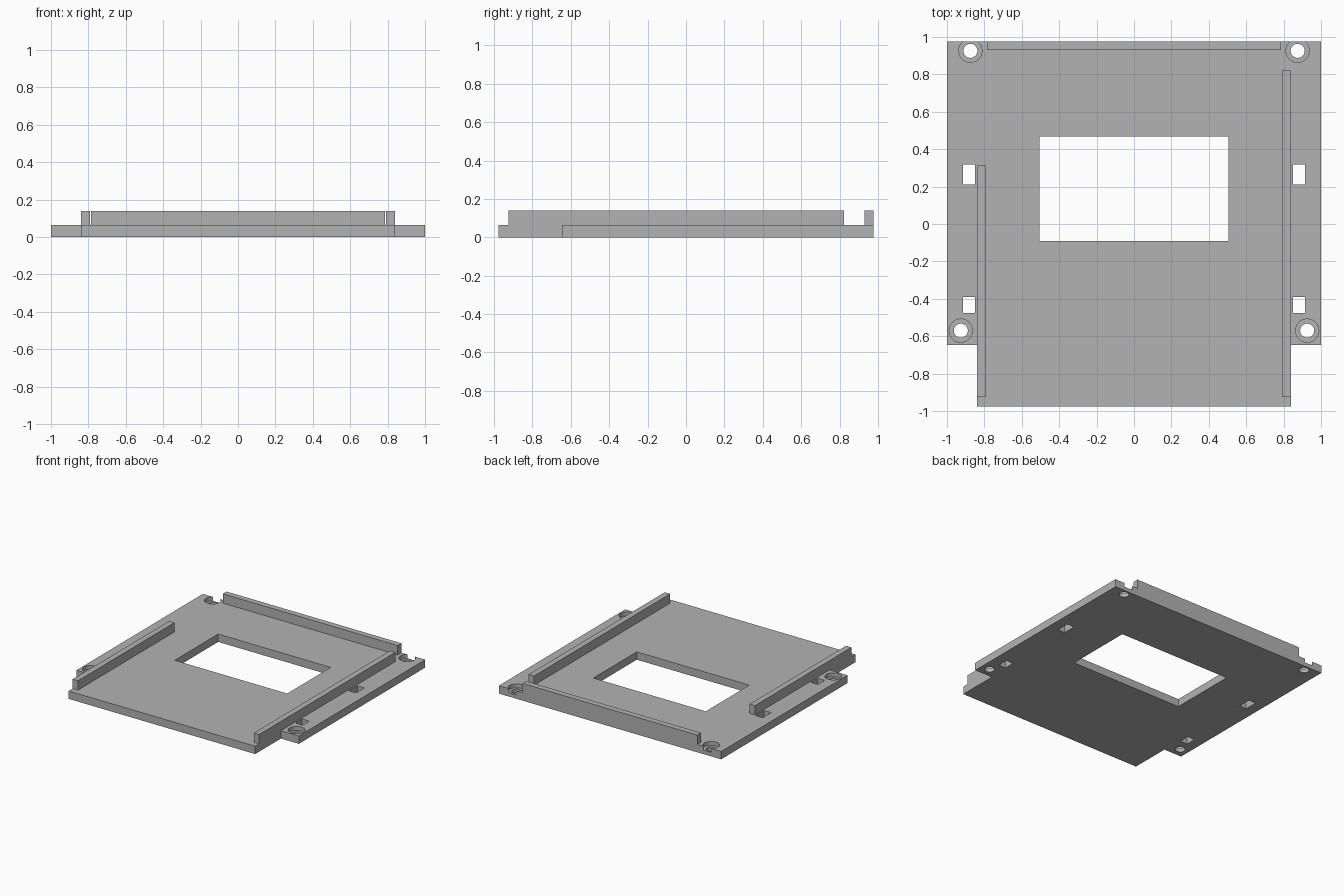
import bpy
import bmesh
from math import radians
from mathutils import Matrix, Vector

if "Cube" in bpy.data.objects:
    bpy.data.objects.remove(bpy.data.objects["Cube"])

PLATE_TOP, RAIL_TOP = 0.064, 0.14
BACK = 0.977

grey = bpy.data.materials.new("plain grey")
grey.use_nodes = True
colour = (0.45, 0.45, 0.45, 1)
grey.diffuse_color = colour
grey.node_tree.nodes["Principled BSDF"].inputs["Base Color"].default_value = colour


def add_object(name, bm):
    mesh = bpy.data.meshes.new(name)
    bmesh.ops.recalc_face_normals(bm, faces=bm.faces)
    bm.to_mesh(mesh)
    bm.free()
    mesh.materials.append(grey)
    obj = bpy.data.objects.new(name, mesh)
    bpy.context.collection.objects.link(obj)
    return obj


def prism(name, outline, z0, z1):
    bm = bmesh.new()
    face = bm.faces.new([bm.verts.new((x, y, z0)) for x, y in outline])
    top = bmesh.ops.extrude_face_region(bm, geom=[face])["geom"]
    verts = [v for v in top if isinstance(v, bmesh.types.BMVert)]
    bmesh.ops.translate(bm, verts=verts, vec=(0, 0, z1 - z0))
    return add_object(name, bm)


def box(name, x0, x1, y0, y1, z0, z1):
    return prism(name, [(x0, y0), (x1, y0), (x1, y1), (x0, y1)], z0, z1)


def cylinder(name, x, y, radius, z0, z1):
    bm = bmesh.new()
    bmesh.ops.create_cone(bm, cap_ends=True, segments=48, radius1=radius,
                          radius2=radius, depth=z1 - z0,
                          matrix=Matrix.Translation(Vector((x, y, (z0 + z1) / 2))))
    return add_object(name, bm)


def cut(target, cutter):
    mod = target.modifiers.new("cut", "BOOLEAN")
    mod.operation = "DIFFERENCE"
    mod.solver = "EXACT"
    mod.object = cutter
    bpy.context.view_layer.objects.active = target
    bpy.ops.object.modifier_apply(modifier=mod.name)
    bpy.data.objects.remove(cutter)


# Base plate with a narrower front tongue
half = [(0.839, -BACK), (0.839, -0.647), (1, -0.647), (1, BACK)]
outline = half + [(-x, y) for x, y in reversed(half)]
plate = prism("base_plate", outline, 0, PLATE_TOP)

# Large central window
cut(plate, box("window_cutter", -0.506, 0.506, -0.09, 0.468, -0.1, 0.2))

for side in (-1, 1):
    # Strap slots along each side
    for y0, y1 in ((0.21, 0.318), (-0.476, -0.39)):
        x0, x1 = sorted((side * 0.85, side * 0.914))
        cut(plate, box("slot_cutter", x0, x1, y0, y1, -0.1, 0.2))
    # Counterbored screw holes; the back pair breaks through the edge
    for x, y in ((0.875, 0.926), (0.926, -0.57)):
        cut(plate, cylinder("bore_cutter", side * x, y, 0.062, 0.032, 0.2))
        cut(plate, cylinder("hole_cutter", side * x, y, 0.0375, -0.1, 0.2))

# Upright rails
box("right_rail", -0.839, -0.791, -0.926, 0.312, PLATE_TOP, RAIL_TOP)
box("left_rail", 0.791, 0.839, -0.926, 0.822, PLATE_TOP, RAIL_TOP)
box("back_rail", -0.786, 0.786, 0.929, BACK, PLATE_TOP, RAIL_TOP)

# Smooth hole walls, sharp everywhere else
bpy.ops.object.select_all(action="DESELECT")
plate.select_set(True)
bpy.context.view_layer.objects.active = plate
bpy.ops.object.shade_smooth_by_angle(angle=radians(30))
